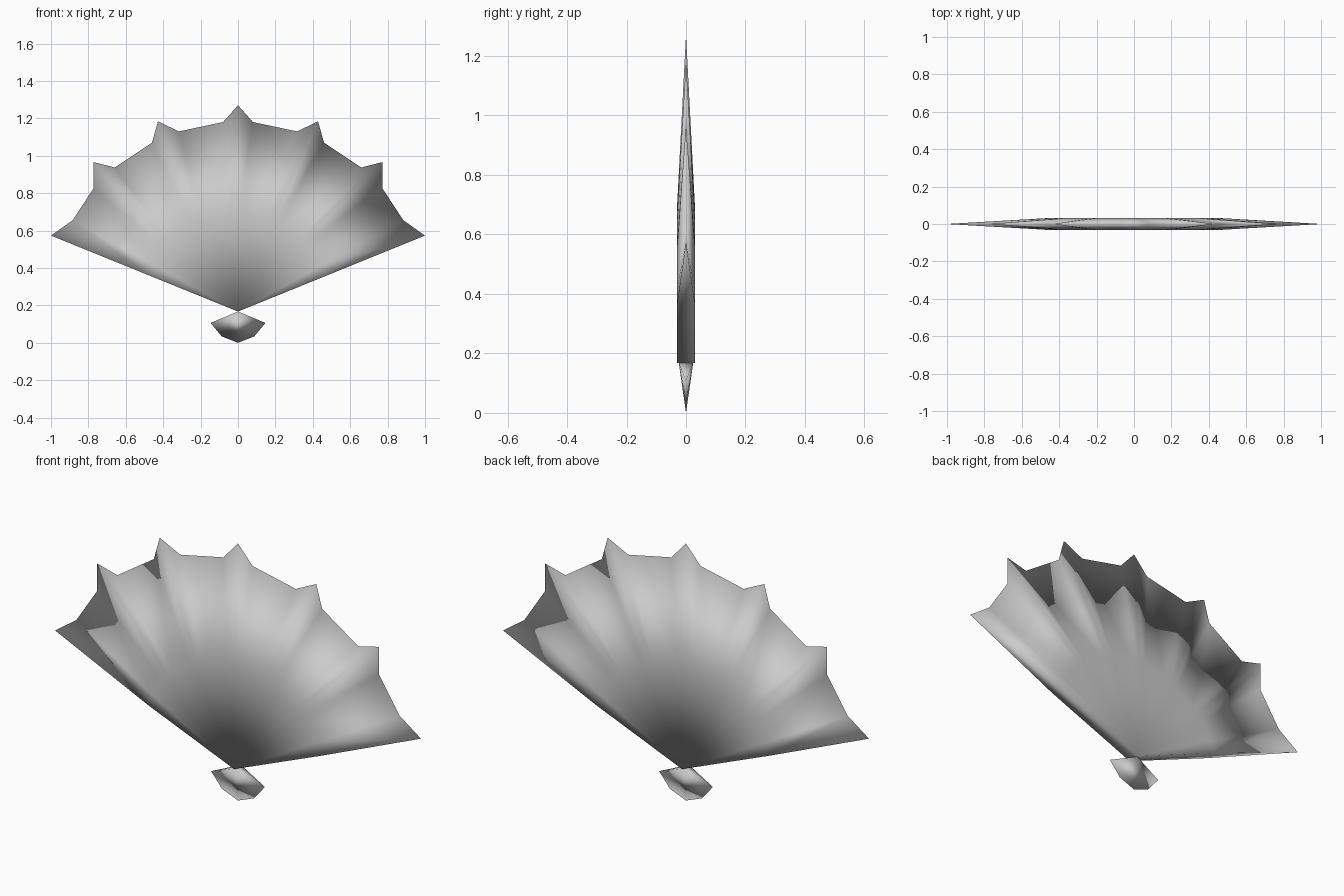
import bpy
import bmesh
from math import sin, cos, atan2
from mathutils import Vector

cube = bpy.data.objects.get("Cube")
if cube:
    bpy.data.objects.remove(cube, do_unlink=True)

# Single grey material
grey = bpy.data.materials.new("plain grey")
colour = (0.6, 0.6, 0.6, 1)
grey.diffuse_color = colour
grey.use_nodes = True
grey.node_tree.nodes["Principled BSDF"].inputs["Base Color"].default_value = colour


def full_outline(half):
    """Mirror a right-hand outline that starts on the centre line."""
    return [(-x, z) for x, z in reversed(half[1:])] + half


def finish(bm, name):
    bmesh.ops.recalc_face_normals(bm, faces=bm.faces)
    mesh = bpy.data.meshes.new(name)
    bm.to_mesh(mesh)
    bm.free()
    mesh.materials.append(grey)
    mesh.shade_smooth()
    obj = bpy.data.objects.new(name, mesh)
    bpy.context.collection.objects.link(obj)
    return obj


# Fan-shaped shell: flat hub on both sides, sloping to a thin scalloped rim
APEX_Z, HUB_R, HALF_T = 0.167, 0.51, 0.031
half_rim = [(0, 1.27), (0.08, 1.18), (0.316, 1.13), (0.428, 1.184),
            (0.46, 1.07), (0.659, 0.937), (0.772, 0.966), (0.772, 0.826),
            (0.884, 0.655), (1.0, 0.573)]
rim_points = full_outline(half_rim)

bm = bmesh.new()
rim = [bm.verts.new((x, 0, z)) for x, z in rim_points]
apexes, hubs = [], []
for side in (-1, 1):
    y = side * HALF_T
    apex = bm.verts.new((0, y, APEX_Z))
    hub = []
    for x, z in rim_points:
        a = atan2(x, z - APEX_Z)
        hub.append(bm.verts.new((HUB_R * sin(a), y, APEX_Z + HUB_R * cos(a))))
    for i in range(len(rim) - 1):
        bm.faces.new((apex, hub[i], hub[i + 1]))
        bm.faces.new((hub[i], rim[i], rim[i + 1], hub[i + 1]))
    apexes.append(apex)
    hubs.append(hub)

# Straight lower edges of the shell
for end in (0, -1):
    bm.faces.new((apexes[0], hubs[0][end], hubs[1][end], apexes[1]))
    bm.faces.new((hubs[0][end], rim[end], hubs[1][end]))
finish(bm, "fan_shell")

# Small wedge under the apex: thick at the top, thin along the lower outline
half_base = [(0, 0), (0.087, 0.034), (0.147, 0.106)]
bm = bmesh.new()
edge = [bm.verts.new((x, 0, z)) for x, z in full_outline(half_base)]
tops = [bm.verts.new((0, y, APEX_Z)) for y in (-0.024, 0.024)]
for top in tops:
    for a, b in zip(edge, edge[1:]):
        bm.faces.new((top, a, b))
for end in (0, -1):
    bm.faces.new((tops[0], tops[1], edge[end]))
finish(bm, "base_knob")
